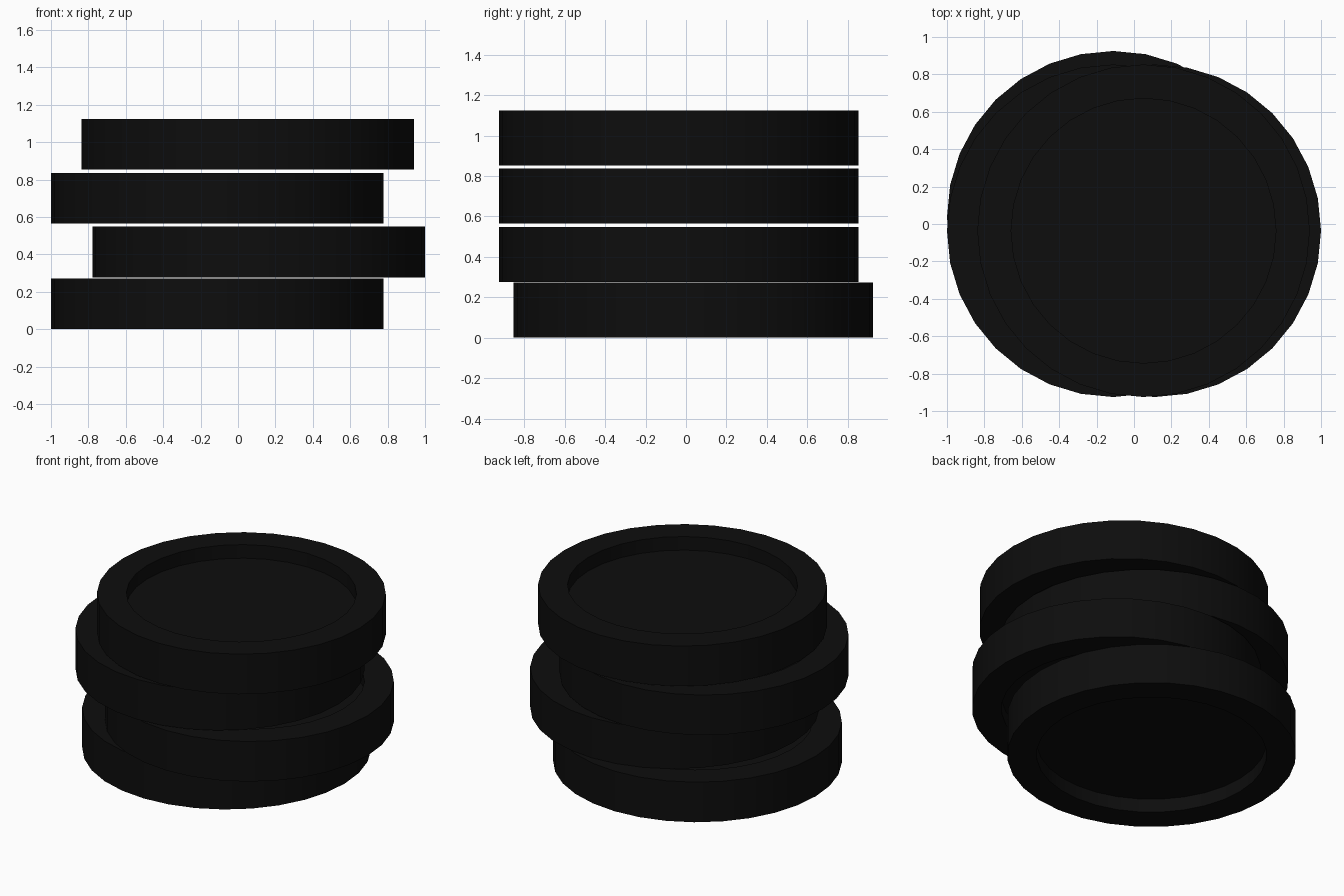
import bpy
import bmesh
from math import cos, sin, pi, radians

if "Cube" in bpy.data.objects:
    bpy.data.objects.remove(bpy.data.objects["Cube"])

SIDES = 32
RADIUS = 0.889      # outer radius
INNER = 0.708       # radius of the recesses
HEIGHT = 0.272
DEPTH = 0.092       # depth of the recess on each face

black = bpy.data.materials.new("black")
black.diffuse_color = (0.004, 0.004, 0.004, 1)
black.use_nodes = True
black.node_tree.nodes["Principled BSDF"].inputs["Base Color"].default_value = black.diffuse_color


def make_disc(name, x, y, z):
    """Round playing piece, recessed on both faces, lathed from a profile."""
    profile = [(INNER, DEPTH), (INNER, 0), (RADIUS, 0),
               (RADIUS, HEIGHT), (INNER, HEIGHT), (INNER, HEIGHT - DEPTH)]
    bm = bmesh.new()
    rings = []
    for r, h in profile:
        rings.append([bm.verts.new((r * cos(2 * pi * i / SIDES),
                                    r * sin(2 * pi * i / SIDES), h))
                      for i in range(SIDES)])
    for a, b in zip(rings, rings[1:]):
        for i in range(SIDES):
            j = (i + 1) % SIDES
            bm.faces.new((a[i], a[j], b[j], b[i]))
    # recess floors
    bm.faces.new(rings[0][::-1])
    bm.faces.new(rings[-1])
    bmesh.ops.recalc_face_normals(bm, faces=bm.faces[:])
    mesh = bpy.data.meshes.new(name)
    bm.to_mesh(mesh)
    bm.free()
    mesh.materials.append(black)
    obj = bpy.data.objects.new(name, mesh)
    obj.location = (x, y, z)
    bpy.context.collection.objects.link(obj)
    bpy.ops.object.select_all(action='DESELECT')
    obj.select_set(True)
    bpy.context.view_layer.objects.active = obj
    bpy.ops.object.shade_smooth_by_angle(angle=radians(30))


# Loosely stacked pieces, bottom to top
make_disc("bottom_disc", -0.111, 0.036, 0.0)
make_disc("lower_middle_disc", 0.111, -0.036, 0.276)
make_disc("upper_middle_disc", -0.111, -0.036, 0.564)
make_disc("top_disc", 0.051, -0.036, 0.853)
